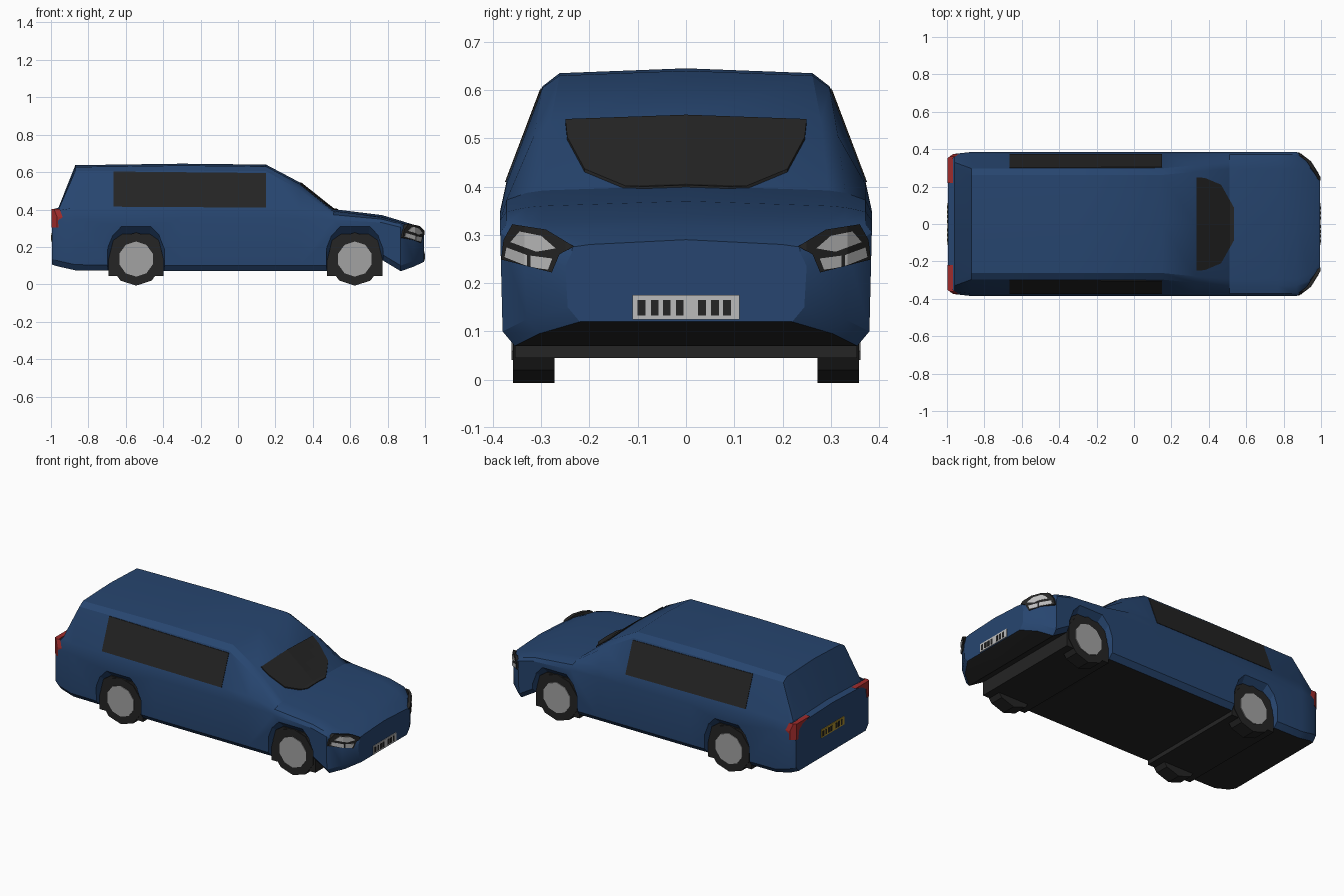
import bpy
import bmesh
from mathutils import Vector
from mathutils.bvhtree import BVHTree

if "Cube" in bpy.data.objects:
    bpy.data.objects.remove(bpy.data.objects["Cube"])


def material(name, r, g, b):
    m = bpy.data.materials.new(name)
    m.use_nodes = True
    m.diffuse_color = (r, g, b, 1)
    m.node_tree.nodes["Principled BSDF"].inputs["Base Color"].default_value = (r, g, b, 1)
    return m


BLUE = material("body blue", 0.02, 0.06, 0.16)
DARK = material("dark trim", 0.018, 0.018, 0.018)
GREY = material("wheel grey", 0.36, 0.36, 0.36)
LAMP = material("lamp white", 0.5, 0.5, 0.5)
RED = material("tail red", 0.35, 0.025, 0.025)
YELLOW = material("plate yellow", 0.45, 0.3, 0.03)


def finish(bm, name, *mats):
    bmesh.ops.recalc_face_normals(bm, faces=bm.faces)
    mesh = bpy.data.meshes.new(name)
    bm.to_mesh(mesh)
    bm.free()
    for m in mats:
        mesh.materials.append(m)
    ob = bpy.data.objects.new(name, mesh)
    bpy.context.collection.objects.link(ob)
    return ob


def activate(ob):
    bpy.ops.object.select_all(action='DESELECT')
    ob.select_set(True)
    bpy.context.view_layer.objects.active = ob


def loft(bm, rings):
    """Skin equal-length rings of points and cap both ends."""
    rows = [[bm.verts.new(p) for p in ring] for ring in rings]
    n = len(rows[0])
    sides = []
    for a, b in zip(rows, rows[1:]):
        for i in range(n):
            j = (i + 1) % n
            sides.append((i, bm.faces.new((a[i], a[j], b[j], b[i]))))
    bm.faces.new(rows[0])
    bm.faces.new(rows[-1])
    return sides


def panel(name, pts, place, depth, mat, cuts_a=(), cuts_b=()):
    """Flat outline, cut along its bends, laid on a surface and thickened."""
    bm = bmesh.new()
    bm.faces.new([bm.verts.new((a, b, 0)) for a, b in pts])
    for cuts, axis in ((cuts_a, (1, 0, 0)), (cuts_b, (0, 1, 0))):
        for c in cuts:
            bmesh.ops.bisect_plane(bm, geom=bm.verts[:] + bm.edges[:] + bm.faces[:],
                                   plane_co=Vector(axis) * c, plane_no=axis)
    for v in bm.verts:
        v.co = place(v.co.x, v.co.y)
    ext = bmesh.ops.extrude_face_region(bm, geom=bm.faces[:], use_keep_orig=True)
    new = [v for v in ext["geom"] if isinstance(v, bmesh.types.BMVert)]
    bmesh.ops.translate(bm, verts=new, vec=depth)
    return finish(bm, name, mat)


def rect(a, b, w, h):
    return [(a - w, b - h), (a + w, b - h), (a + w, b + h), (a - w, b + h)]


# Body stations: x, half width, floor, belt, shoulder, rail half width, rail height, top
STATIONS = [
    (-.994, .355, .105, .33, .385, .31, .39, .40),
    (-.96, .375, .095, .34, .395, .33, .40, .41),
    (-.87, .385, .075, .35, .41, .297, .605, .637),
    (-.3, .385, .07, .35, .41, .297, .608, .645),
    (.15, .385, .07, .35, .41, .297, .605, .64),
    (.33, .385, .07, .35, .405, .315, .505, .545),
    (.51, .385, .07, .345, .372, .33, .387, .402),
    (.77, .385, .13, .33, .348, .33, .357, .37),
    (.87, .385, .07, .305, .322, .33, .33, .34),
    (.94, .335, .095, .27, .285, .3, .3, .318),
    (.994, .25, .12, .235, .262, .235, .275, .29),
]


def station_ring(x, w, floor, belt, shoulder, rail, rail_z, top):
    half = [(w - .03, floor), (w - .005, floor + .03), (w, belt), (w - .013, shoulder),
            (rail, rail_z), (rail - .035, top - .01)]
    ring = [(0, floor)] + half + [(0, top)] + [(-y, z) for y, z in reversed(half)]
    return [(x, y, z) for y, z in ring]


bm = bmesh.new()
rings = [station_ring(*s) for s in STATIONS]
for i, face in loft(bm, rings):
    face.material_index = int(i in (0, len(rings[0]) - 1))  # floor strips are dark
bmesh.ops.recalc_face_normals(bm, faces=bm.faces)
skin = BVHTree.FromBMesh(bm)
body = finish(bm, "body", BLUE, DARK)

# Wheel arches, liners and wheels
AXLES = {"rear": -.545, "front": .625}
ARCH = [(.148, .045), (.148, .13), (.122, .235), (.072, .27)]
FLARE = [(.155, -.05), (.152, .2), (.125, .265), (.08, .312)]


def arch_ring(half, x, y):
    return [(x + a, y, z) for a, z in half] + [(x - a, y, z) for a, z in reversed(half)]


for end, x in AXLES.items():
    bm = bmesh.new()
    loft(bm, [arch_ring(ARCH, x, -.354), arch_ring(ARCH, x, .354)])
    finish(bm, end + "_wheel_liner", DARK)
    for side, s in (("left", 1), ("right", -1)):
        bm = bmesh.new()
        inner = [(a, z if z > .1 else -.05) for a, z in ARCH]
        loft(bm, [arch_ring(inner, x, s * .346), arch_ring(FLARE, x, s * .388),
                  arch_ring(FLARE, x, s * .45)])
        cutter = finish(bm, "arch_cutter", BLUE)
        cutter.hide_render = True
        activate(body)
        mod = body.modifiers.new("arch", 'BOOLEAN')
        mod.operation = 'DIFFERENCE'
        mod.solver = 'EXACT'
        mod.object = cutter
        bpy.ops.object.modifier_apply(modifier=mod.name)
        bpy.data.objects.remove(cutter)

        for part, r, y, width, mat in (("tyre", .142, .315, .086, DARK),
                                       ("hub", .094, .34, .044, GREY)):
            bpy.ops.mesh.primitive_cylinder_add(vertices=10, radius=r, depth=width,
                                                location=(x, s * y, .135),
                                                rotation=(1.5708, 0, 0))
            ob = bpy.context.object
            ob.name = f"{end}_{side}_{part}"
            # turn the wheel so it stands on a flat side
            ob.rotation_euler.y = 0
            ob.data.materials.append(mat)

activate(body)
bpy.ops.object.shade_smooth_by_angle(angle=0.5)


# Glass laid on the body skin
def on_roof(x, y):
    return skin.ray_cast(Vector((x, y, 2)), Vector((0, 0, -1)))[0] + Vector((.003, 0, .004))


half = [(.33, .25), (.377, .246), (.4625, .21), (.532, .087)]
panel("windscreen", half + [(x, -y) for x, y in reversed(half)], on_roof, (0, 0, -.008), DARK,
      (.38, .42, .46, .51), (-.2, -.15, -.1, -.05, 0, .05, .1, .15, .2))

for side, s in (("left", 1), ("right", -1)):
    def on_side(x, z):
        return skin.ray_cast(Vector((x, s * 2, z)), Vector((0, -s, 0)))[0] + Vector((0, s * .003, 0))

    panel(side + "_side_window", [(-.665, .415), (.15, .41), (.15, .595), (-.665, .603)],
          on_side, (0, -s * .007, 0), DARK, (-.3,), (.45, .5, .55))

    # Headlights follow the curve of the nose
    def on_nose(lift):
        def place(y, z):
            if y < .25:
                x = .994
            elif y < .335:
                x = .994 - (y - .25) * .64
            else:
                x = .94 - (y - .335) * 1.3
            return Vector((x + lift, s * y, z))
        return place

    bends = (.25, .335)
    panel(side + "_headlight_housing",
          [(.232, .276), (.29, .311), (.36, .322), (.378, .29), (.383, .249), (.278, .222),
           (.262, .26)], on_nose(.004), (-.02, 0, 0), DARK, bends)
    lamps = [
        [(.27, .272), (.3, .298), (.345, .307), (.364, .285), (.31, .265)],
        [(.277, .251), (.322, .257), (.322, .233), (.286, .228)],
        [(.329, .258), (.372, .274), (.376, .254), (.329, .235)],
    ]
    for i, pts in enumerate(lamps):
        panel(f"{side}_headlight_lamp_{i + 1}", pts, on_nose(.007), (-.006, 0, 0), LAMP, bends)

    # Tail lights wrap the rear corners
    def on_tail(y, z):
        return Vector((-.998 + max(0, y - .352) * 1.4, s * y, z))

    panel(side + "_tail_light", [(.22, .403), (.362, .403), (.374, .36), (.374, .305),
                                 (.335, .305), (.325, .36), (.29, .385)],
          on_tail, (.03, 0, 0), RED, (.352,))

# Number plates with plain dark blocks
MARKS = (-.092, -.065, -.04, -.013, .033, .06, .085)
for end, s, z, mat in (("front", 1, .15, LAMP), ("rear", -1, .25, YELLOW)):
    def on_end(lift):
        return lambda y, h: Vector((s * (.994 + lift), s * y, h))

    panel(end + "_plate", rect(0, z, .111, .025), on_end(.004), (-s * .006, 0, 0), mat)
    for i, y in enumerate(MARKS):
        panel(f"{end}_plate_block_{i + 1}", rect(y, z - .001, .008, .016), on_end(.006),
              (-s * .003, 0, 0), DARK)
